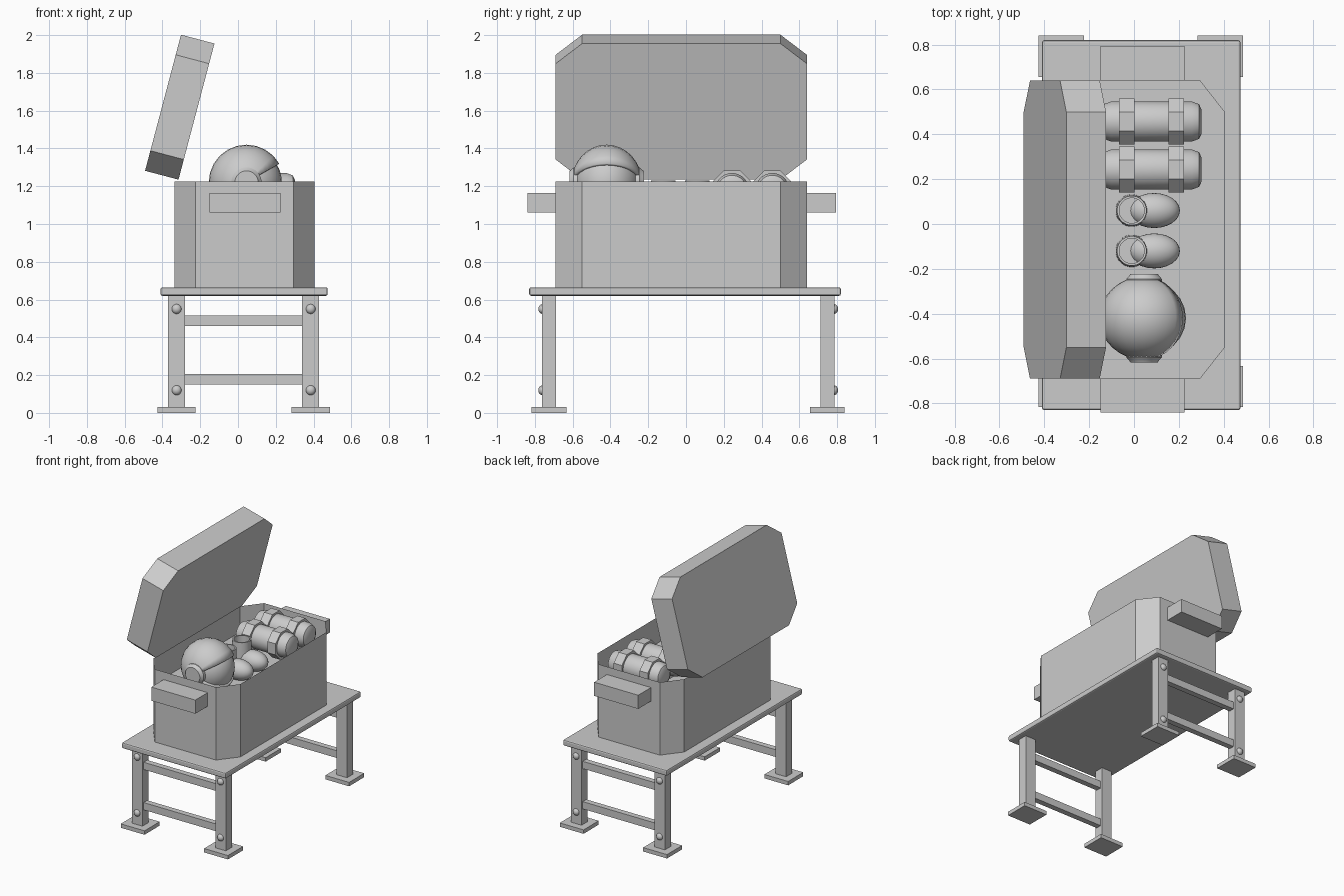
import bpy, bmesh, math
from mathutils import Matrix, Vector

cube = bpy.data.objects.get("Cube")
if cube:
    bpy.data.objects.remove(cube, do_unlink=True)

GREY = (0.6, 0.6, 0.6, 1)
mat = bpy.data.materials.new("plain grey")
mat.use_nodes = True
mat.diffuse_color = GREY
mat.node_tree.nodes["Principled BSDF"].inputs["Base Color"].default_value = GREY


def finish(name, bm, smooth=False):
    """Turn a bmesh into a named object."""
    bmesh.ops.recalc_face_normals(bm, faces=bm.faces)
    mesh = bpy.data.meshes.new(name)
    bm.to_mesh(mesh)
    bm.free()
    mesh.materials.append(mat)
    obj = bpy.data.objects.new(name, mesh)
    bpy.context.collection.objects.link(obj)
    if smooth:
        bpy.ops.object.select_all(action="DESELECT")
        obj.select_set(True)
        bpy.context.view_layer.objects.active = obj
        bpy.ops.object.shade_smooth_by_angle(angle=math.radians(35))
    return obj


def box(name, x, y, z):
    """Box from its (low, high) range on each axis."""
    bm = bmesh.new()
    bmesh.ops.create_cube(bm, size=1)
    for v in bm.verts:
        v.co = Vector([(a + b) / 2 + c * (b - a) for (a, b), c in zip((x, y, z), v.co)])
    return finish(name, bm)


def octagon_prism(x, y, z, cut_x=0.11, cut_y=0.14):
    """Chamfered rectangle raised between two heights; returns bmesh and top face."""
    (x0, x1), (y0, y1) = x, y
    outline = [(x0 + cut_x, y0), (x1 - cut_x, y0), (x1, y0 + cut_y), (x1, y1 - cut_y),
               (x1 - cut_x, y1), (x0 + cut_x, y1), (x0, y1 - cut_y), (x0, y0 + cut_y)]
    bm = bmesh.new()
    low, high = ([bm.verts.new((px, py, h)) for px, py in outline] for h in z)
    bm.faces.new(low[::-1])
    top = bm.faces.new(high)
    for i in range(8):
        j = (i + 1) % 8
        bm.faces.new((low[i], low[j], high[j], high[i]))
    return bm, top


def lathe(name, profile, place, steps=24, smooth=True):
    """Spin (radius, height) points about z, then place the result."""
    bm = bmesh.new()
    turn = math.pi / steps
    verts = [bm.verts.new((r * math.cos(turn), r * math.sin(turn), h)) for r, h in profile]
    edges = [bm.edges.new(pair) for pair in zip(verts, verts[1:])]
    bmesh.ops.spin(bm, geom=verts + edges, axis=(0, 0, 1), cent=(0, 0, 0),
                   angle=math.tau, steps=steps, use_merge=True)
    bmesh.ops.remove_doubles(bm, verts=bm.verts, dist=0.0005)
    bm.transform(place)
    return finish(name, bm, smooth)


def ball(name, centre, radii, segments=24, rings=16):
    bm = bmesh.new()
    bmesh.ops.create_uvsphere(bm, u_segments=segments, v_segments=rings, radius=1)
    bm.transform(Matrix.Translation(centre) @ Matrix.Diagonal((*radii, 1)))
    return finish(name, bm, True)


# Table top
table = box("table_top", (-0.41, 0.475), (-0.83, 0.82), (0.62, 0.665))
bevel = table.modifiers.new("soft_edges", "BEVEL")
bevel.width, bevel.segments = 0.01, 2

# Legs, feet, bolts and rails at both ends
for end, y, out in (("front", -0.725, -1), ("back", 0.748, 1)):
    for side, x in (("right", -0.325), ("left", 0.385)):
        label = f"{end}_{side}"
        box(label + "_leg", (x - 0.045, x + 0.045), (y - 0.037, y + 0.037), (0.03, 0.62))
        box(label + "_foot", (x - 0.101, x + 0.101), (y - 0.092, y + 0.092), (0, 0.03))
        for z in (0.12, 0.55):
            ball(label + "_bolt", (x, y + out * 0.035, z), (0.026, 0.022, 0.026), 16, 10)
    for z in (0.178, 0.488):
        box(end + "_rail", (-0.28, 0.34), (y - 0.022, y + 0.022), (z - 0.028, z + 0.028))

# Chest with a sunken interior
bm, top = octagon_prism((-0.335, 0.405), (-0.69, 0.64), (0.665, 1.225))
bmesh.ops.inset_region(bm, faces=[top], thickness=0.033)
well = bmesh.ops.extrude_face_region(bm, geom=[top])["geom"]
bmesh.ops.translate(bm, vec=(0, 0, -0.2),
                    verts=[g for g in well if isinstance(g, bmesh.types.BMVert)])
if top.is_valid:
    bmesh.ops.delete(bm, geom=[top], context="FACES_ONLY")
finish("chest", bm)

# Grips on the chest ends
box("front_grip", (-0.15, 0.225), (-0.84, -0.69), (1.06, 1.165))
box("back_grip", (-0.15, 0.225), (0.64, 0.795), (1.06, 1.165))

# Open lid, leaning back
bm, top = octagon_prism((0, 0.745), (-0.69, 0.64), (0, 0.183))
bm.transform(Matrix.Translation((-0.315, 0, 1.235))
             @ Matrix.Rotation(math.radians(-75.2), 4, "Y"))
finish("lid", bm)

# Helmet: outer shell with an open face wedge, inner visor and ear caps
HEAD = Vector((0.045, -0.42, 1.22))
bm = bmesh.new()
bmesh.ops.create_uvsphere(bm, u_segments=24, v_segments=16, radius=0.2)
bm.transform(Matrix.Rotation(math.radians(90), 4, "X"))
face_wedge = [f for f in bm.faces
              if abs(math.atan2(f.calc_center_median().z, f.calc_center_median().x)) < math.radians(30)]
bmesh.ops.delete(bm, geom=face_wedge, context="FACES")
bm.transform(Matrix.Translation(HEAD) @ Matrix.Diagonal((1, 0.93, 1, 1)))
shell = finish("helmet_shell", bm, True)
thick = shell.modifiers.new("thickness", "SOLIDIFY")
thick.thickness, thick.offset = 0.02, -1
ball("helmet_visor", HEAD, (0.187, 0.172, 0.187))
EAR = [(0, 0.197), (0.062, 0.197), (0.066, 0.19), (0.08, 0.175), (0.08, 0.13)]
for side, angle in (("front", 90), ("back", -90)):
    lathe(side + "_ear_cap", EAR,
          Matrix.Translation(HEAD) @ Matrix.Rotation(math.radians(angle), 4, "X"))

# Boots: open shaft and rounded toe
SHAFT = [(0, 1.12), (0.056, 1.12), (0.056, 1.23), (0.066, 1.23), (0.07, 1.1), (0.072, 1.025)]
for side, y in (("right", -0.12), ("left", 0.06)):
    lathe(side + "_boot_shaft", SHAFT, Matrix.Translation((-0.01, y, 0)))
    ball(side + "_boot_toe", (0.09, y, 1.09), (0.115, 0.078, 0.075))

# Air tanks lying across the chest, each with two faceted straps
TANK = [(0, -0.223), (0.055, -0.223), (0.078, -0.212), (0.09, -0.18),
        (0.09, 0.18), (0.078, 0.212), (0.055, 0.223), (0, 0.223)]
STRAP = [(0.085, -0.035), (0.112, -0.035), (0.112, 0.035), (0.085, 0.035)]
for label, y in (("near", 0.243), ("far", 0.457)):
    lie = Matrix.Translation((0.078, y, 1.18)) @ Matrix.Rotation(math.radians(90), 4, "Y")
    lathe(label + "_tank", TANK, lie)
    for shift in (-0.11, 0.11):
        lathe(label + "_tank_strap", STRAP, lie @ Matrix.Translation((0, 0, shift)), 8, False)
